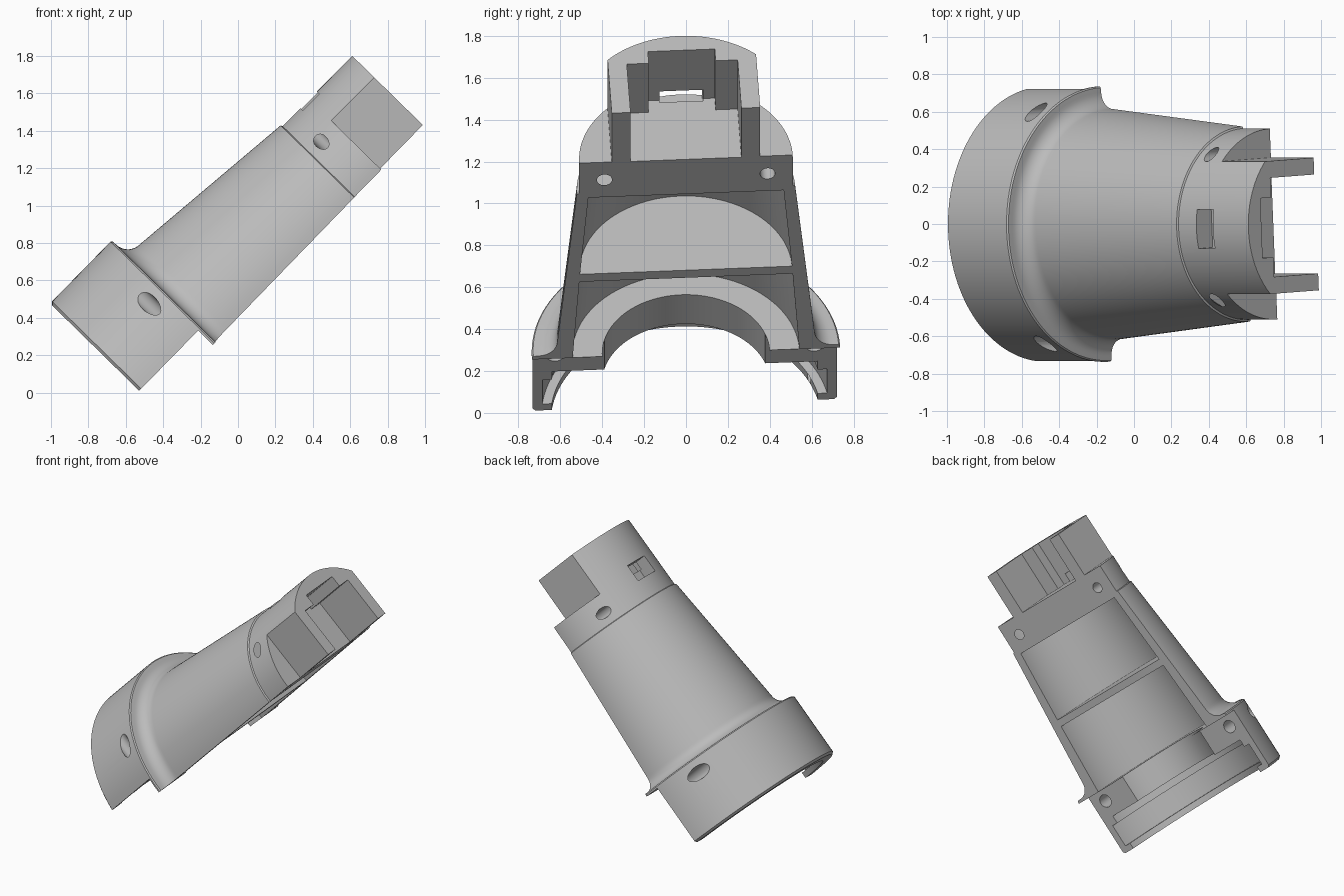
import bpy, bmesh, math
from mathutils import Matrix, Vector

cube = bpy.data.objects.get("Cube")
if cube:
    bpy.data.objects.remove(cube, do_unlink=True)

# One plain grey for the whole casting
grey = bpy.data.materials.new("plain grey")
grey.use_nodes = True
grey.diffuse_color = (0.5, 0.5, 0.5, 1)
grey.node_tree.nodes["Principled BSDF"].inputs["Base Color"].default_value = (0.5, 0.5, 0.5, 1)


def finish(bm, name):
    bmesh.ops.recalc_face_normals(bm, faces=bm.faces)
    mesh = bpy.data.meshes.new(name)
    bm.to_mesh(mesh)
    bm.free()
    mesh.materials.append(grey)
    obj = bpy.data.objects.new(name, mesh)
    bpy.context.collection.objects.link(obj)
    return obj


def lathe(name, profile, steps=128):
    """Solid of revolution about local x from (along, radius) points."""
    bm = bmesh.new()
    verts = [bm.verts.new((s, r, 0)) for s, r in profile]
    edges = [bm.edges.new(pair) for pair in zip(verts, verts[1:])]
    bmesh.ops.spin(bm, geom=verts + edges, cent=(0, 0, 0), axis=(1, 0, 0),
                   angle=math.tau, steps=steps, use_merge=False)
    bmesh.ops.remove_doubles(bm, verts=bm.verts, dist=1e-4)
    return finish(bm, name)


def box(name, lo, hi):
    lo, hi = Vector(lo), Vector(hi)
    bm = bmesh.new()
    bmesh.ops.create_cube(bm, size=1)
    bmesh.ops.scale(bm, vec=hi - lo, verts=bm.verts)
    bmesh.ops.translate(bm, vec=(lo + hi) / 2, verts=bm.verts)
    return finish(bm, name)


def drill(name, along, across, radius):
    bm = bmesh.new()
    bmesh.ops.create_cone(bm, cap_ends=True, segments=32, radius1=radius, radius2=radius,
                          depth=3, matrix=Matrix.Translation((along, across, 0)))
    return finish(bm, name)


def cut(target, cutter):
    cutter.hide_render = True
    mod = target.modifiers.new("cut", 'BOOLEAN')
    mod.operation = 'DIFFERENCE'
    mod.solver = 'EXACT'
    mod.object = cutter
    bpy.context.view_layer.objects.active = target
    bpy.ops.object.modifier_apply(modifier=mod.name)
    bpy.data.objects.remove(cutter, do_unlink=True)


# Outer skin: socket, flange, concave fillet, tapered body, straight neck
fillet = [(0.2 - 0.09 * math.cos(t), 0.705 - 0.09 * math.sin(t))
          for t in (math.radians(10 * i) for i in range(10))]
outer = [(-0.362, 0), (-0.362, 0.722), (-0.347, 0.737), (0.1, 0.737), (0.108, 0.73)]
outer += fillet + [(1.18, 0.522), (1.185, 0.512), (1.714, 0.508), (1.714, 0)]
shell = lathe("half_shell_housing", outer)

# Hollow interior: grooved socket, throat and two chambers with a rib between
cut(shell, lathe("socket_and_lower_chamber", [
    (-0.5, 0), (-0.5, 0.645), (-0.32, 0.645), (-0.32, 0.69), (-0.16, 0.69),
    (-0.16, 0.645), (-0.105, 0.645), (-0.105, 0.4), (0.09, 0.4),
    (0.09, 0.542), (0.595, 0.51), (0.595, 0)]))
cut(shell, lathe("upper_chamber", [(0.645, 0), (0.645, 0.507), (1.155, 0.467), (1.155, 0)]))

# Split plane, set back further along the socket
cut(shell, box("split_plane", (-1, -2, -2), (3, 2, 0)))
cut(shell, box("socket_split", (-1, -2, -1), (0.088, 2, 0.11)))

# Neck: flats on both sides and a stepped slot inside
for side in (-1, 1):
    near, far = sorted((side * 0.355, side * 1.5))
    cut(shell, box("neck_flat", (1.388, near, -1), (3, far, 2)))
for half, height in ((0.265, 0.33), (0.16, 0.41)):
    cut(shell, box("neck_slot", (1.386, -half, -1), (3, half, height)))
cut(shell, box("latch_window", (1.32, -0.104, 0.395), (1.445, 0.104, 1)))

# Screw holes
for side in (-1, 1):
    cut(shell, drill("socket_screw_hole", 0.008, side * 0.62, 0.045))
    cut(shell, drill("neck_screw_hole", 1.27, side * 0.39, 0.036))

# Lean the housing: axis rises toward +x, split plane rolled slightly
pitch, roll = math.radians(45.6), 0.055
axis = Vector((math.cos(pitch), 0, math.sin(pitch)))
dome = Vector((-math.sin(pitch), 0, math.cos(pitch)))
side_dir = Vector((0, math.cos(roll), 0)) + dome * math.sin(roll)
up_dir = axis.cross(side_dir)
pose = Matrix((axis, side_dir, up_dir)).transposed().to_4x4()
shell.data.transform(Matrix.Translation(dome * 0.315) @ pose)

# Smooth curved skin, keep machined edges sharp
for ob in bpy.context.selected_objects:
    ob.select_set(False)
shell.select_set(True)
bpy.context.view_layer.objects.active = shell
bpy.ops.object.shade_smooth_by_angle(angle=math.radians(25))
